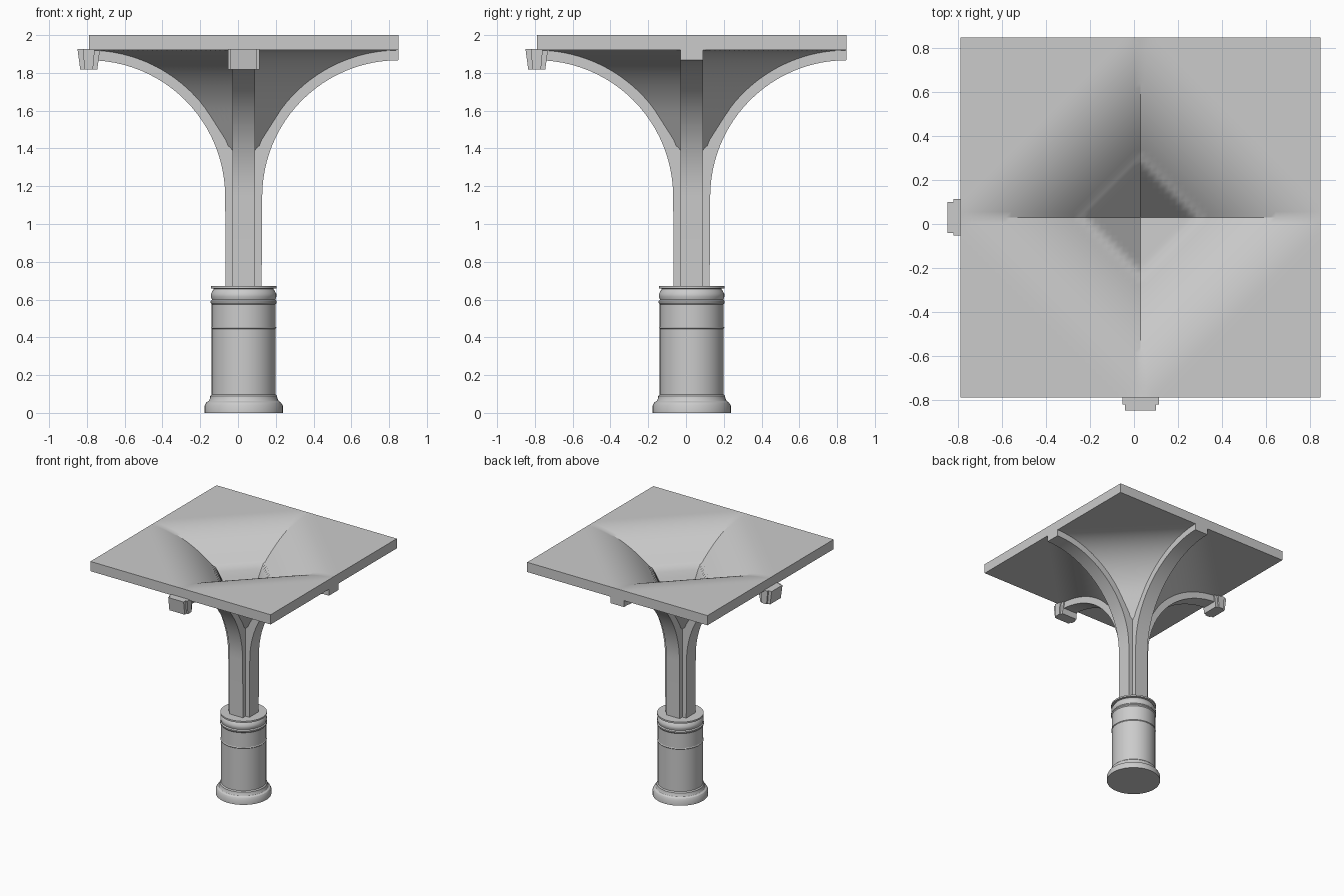
import bpy, bmesh, math
from mathutils import Matrix

if "Cube" in bpy.data.objects:
    bpy.data.objects.remove(bpy.data.objects["Cube"])

C = 0.03            # column axis position in x and y
H = 0.82            # half width of the vault slab
Z0 = 1.145          # centre height of the rib arcs
W = 0.06            # half width of a rib


def finish(name, bm, angle=30):
    bmesh.ops.recalc_face_normals(bm, faces=bm.faces)
    me = bpy.data.meshes.new(name)
    bm.to_mesh(me)
    bm.free()
    ob = bpy.data.objects.new(name, me)
    bpy.context.collection.objects.link(ob)
    ob.location = (C, C, 0)
    bpy.ops.object.select_all(action='DESELECT')
    ob.select_set(True)
    bpy.context.view_layer.objects.active = ob
    bpy.ops.object.shade_smooth_by_angle(angle=math.radians(angle))
    return ob


def extrude_profile(bm, pts, half):
    a = [bm.verts.new((x, -half, z)) for x, z in pts]
    b = [bm.verts.new((x, half, z)) for x, z in pts]
    n = len(pts)
    bm.faces.new(a)
    bm.faces.new(b[::-1])
    for i in range(n):
        j = (i + 1) % n
        bm.faces.new((a[i], b[i], b[j], a[j]))


# round pedestal
prof = [(0, 0), (.207, 0), (.207, .038), (.198, .055), (.185, .063), (.178, .078),
        (.177, .09), (.169, .098), (.169, .445), (.173, .45), (.169, .456), (.169, .575),
        (.175, .583), (.175, .592), (.168, .6), (.173, .615), (.173, .63), (.165, .645),
        (.157, .657), (.174, .659), (.174, .672), (0, .672)]
bm = bmesh.new()
vs = [bm.verts.new((r, 0, z)) for r, z in prof]
es = [bm.edges.new(p) for p in zip(vs, vs[1:])]
bmesh.ops.spin(bm, geom=vs + es, cent=(0, 0, 0), axis=(0, 0, 1),
               angle=math.tau, steps=48)
bmesh.ops.remove_doubles(bm, verts=bm.verts, dist=1e-4)
finish("pedestal", bm)


# four ribs, together making the cross-shaped shaft
def arc(r, a0, a1, n):
    return [(H - r * math.cos(a0 + (a1 - a0) * i / n),
             Z0 + r * math.sin(a0 + (a1 - a0) * i / n)) for i in range(n + 1)]


rib = [(0, .665), (.095, .665)] + arc(.722, 0, math.pi / 2, 24)
rib += arc(.785, math.pi / 2, .35, 18) + [(0, 1.35)]
for k, name in enumerate(("right", "back", "left", "front")):
    bm = bmesh.new()
    extrude_profile(bm, rib, W)
    bm.transform(Matrix.Rotation(k * math.pi / 2, 4, 'Z'))
    finish(name + "_rib", bm)


# vault slab: funnel whose contours run diagonally in each quadrant
def web(s):
    x = s - W
    if x < .2:
        return 1.61 - (.2 - x) * 1.57
    return Z0 + math.sqrt(.775 ** 2 - (H - min(x, H)) ** 2)


def top(s):
    slope = (web(s + .01) - web(s - .01)) / .02
    return web(s) + .08 * math.sqrt(1 + 2 * slope ** 2)


N = 32
R = range(-N, N + 1)
bm = bmesh.new()
grids = []
for f in (web, top):
    g = {(i, j): bm.verts.new((H * i / N, H * j / N, f(H * (abs(i) + abs(j)) / N)))
         for i in R for j in R}
    grids.append(g)
    for i in R[:-1]:
        for j in R[:-1]:
            bm.faces.new((g[i, j], g[i + 1, j], g[i + 1, j + 1], g[i, j + 1]))
lo, hi = grids
for i in R[:-1]:
    for e in (-N, N):
        for p, q in (((i, e), (i + 1, e)), ((e, i), (e, i + 1))):
            bm.faces.new((lo[p], lo[q], hi[q], hi[p]))
# outer rim is level
for g, z in ((lo, 1.92), (hi, 2.0)):
    for (i, j), v in g.items():
        if N in (abs(i), abs(j)):
            v.co.z = z
finish("vault_slab", bm)

# tapered bosses at the ends of the left and front ribs
for name, turn in (("left_boss", math.pi), ("front_boss", -math.pi / 2)):
    bm = bmesh.new()
    for t, b, half in ((.06, .045, .07), (.032, .022, .083)):
        extrude_profile(bm, [(H - t, 1.927), (H + t, 1.927),
                             (H + b, 1.817), (H - b, 1.817)], half)
    bm.transform(Matrix.Rotation(turn, 4, 'Z'))
    finish(name, bm)
